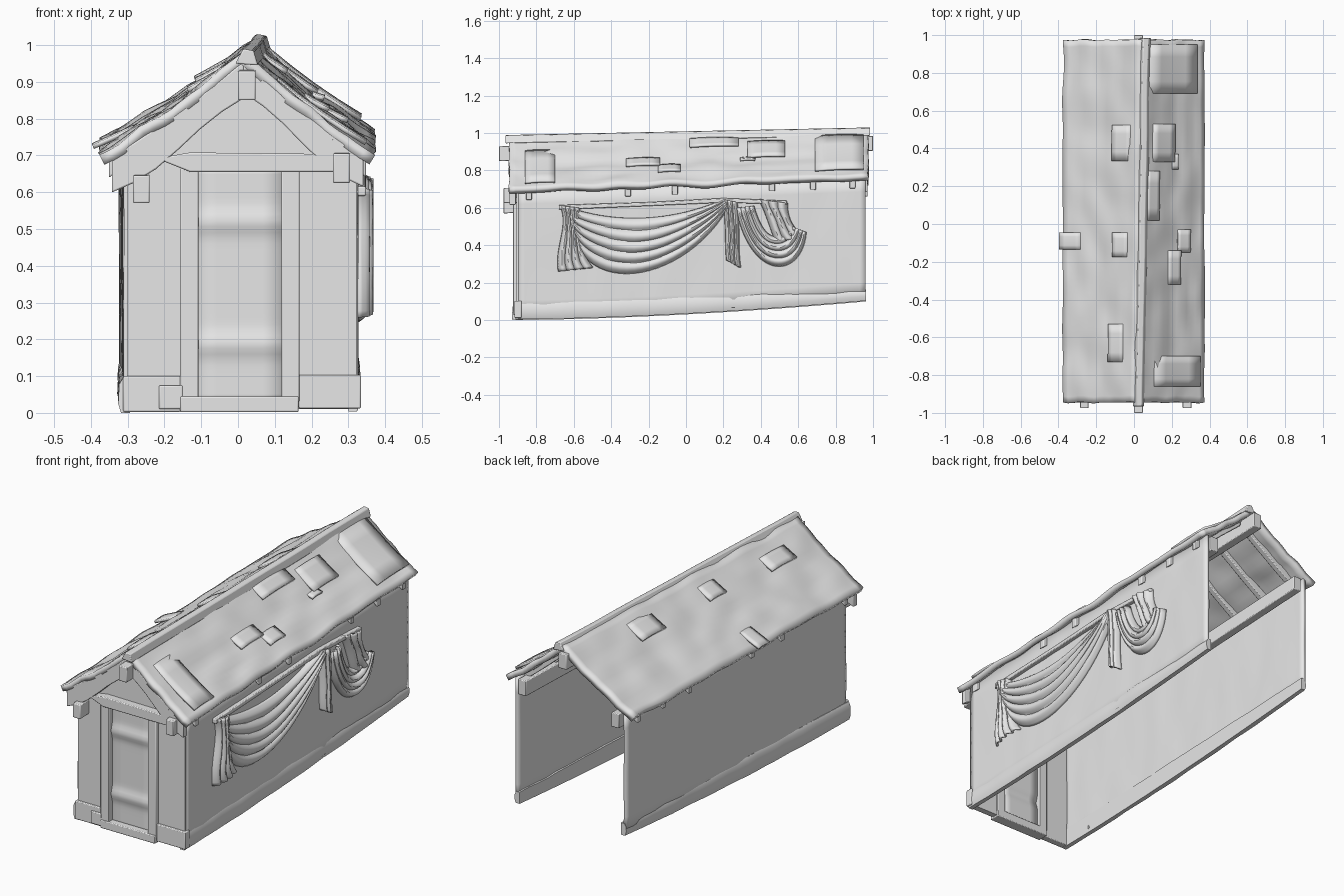
import bpy, bmesh, math
from mathutils import Vector, noise

if "Cube" in bpy.data.objects:
    bpy.data.objects.remove(bpy.data.objects["Cube"])

grey = bpy.data.materials.new("plain grey")
grey.use_nodes = True
grey.diffuse_color = (0.8, 0.8, 0.8, 1)
grey.node_tree.nodes["Principled BSDF"].inputs["Base Color"].default_value = (0.8, 0.8, 0.8, 1)


def finish(name, bm, thick=0, bevel=0):
    bmesh.ops.recalc_face_normals(bm, faces=bm.faces)
    me = bpy.data.meshes.new(name)
    bm.to_mesh(me)
    bm.free()
    ob = bpy.data.objects.new(name, me)
    bpy.context.collection.objects.link(ob)
    me.materials.append(grey)
    if thick:
        m = ob.modifiers.new("thickness", 'SOLIDIFY')
        m.thickness, m.offset = thick, 0
    if bevel:
        m = ob.modifiers.new("worn edges", 'BEVEL')
        m.width, m.segments = bevel, 2
    bpy.ops.object.select_all(action='DESELECT')
    ob.select_set(True)
    bpy.context.view_layer.objects.active = ob
    bpy.ops.object.shade_smooth_by_angle(angle=math.radians(35))
    return ob


def sheet(name, fn, nu, nv, thick):
    """Grid surface from fn(u, v), given a thickness."""
    bm = bmesh.new()
    g = [[bm.verts.new(fn(i / nu, j / nv)) for j in range(nv + 1)] for i in range(nu + 1)]
    for i in range(nu):
        for j in range(nv):
            bm.faces.new((g[i][j], g[i + 1][j], g[i + 1][j + 1], g[i][j + 1]))
    return finish(name, bm, thick)


def loft(name, sections, bevel=0.004):
    """Capped solid through matching cross-sections."""
    bm = bmesh.new()
    rings = [[bm.verts.new(p) for p in s] for s in sections]
    n = len(rings[0])
    for a, b in zip(rings, rings[1:]):
        for k in range(n):
            bm.faces.new((a[k], a[(k + 1) % n], b[(k + 1) % n], b[k]))
    bm.faces.new(rings[0])
    bm.faces.new(rings[-1])
    return finish(name, bm, 0, bevel)


def rect_xz(x0, x1, y, z0, z1):
    return [(x0, y, z0), (x1, y, z0), (x1, y, z1), (x0, y, z1)]


def box(name, x0, x1, y0, y1, z0, z1):
    return loft(name, [rect_xz(x0, x1, y0, z0, z1), rect_xz(x0, x1, y1, z0, z1)])


def wob(a, b, c=0.0, s=6.0):
    return noise.noise(Vector((a * s, b * s, c)))


def along(y):
    return (y + 0.95) / 1.92


def ground(y):
    return 0.1 * max(along(y), 0) ** 1.7


def roof(side, t, y):
    """Point on the roof, t = 0 at the ridge and 1 at the eave."""
    f = along(y)
    rx, rz = 0.015 + 0.035 * f, 0.975 + 0.04 * f
    ex, ez = (0.365, 0.7 + 0.07 * f) if side > 0 else (-0.37, 0.7 + 0.045 * f)
    return Vector((rx + (ex - rx) * t, y, rz + (ez - rz) * t - 0.012 * math.sin(math.pi * t)))


for side, label in ((1, "left"), (-1, "right")):
    # Roof slope, warped and ragged
    def slope(u, v):
        y = -0.945 + 1.92 * u + 0.008 * wob(v, side, 3)
        p = roof(side, v + 0.015 * v * wob(u, side, 1, 9), y)
        p.z += 0.014 * wob(u * 2, v, side, 5) - 0.012
        return p
    sheet(label + "_roof_slope", slope, 56, 14, 0.03)

    # Side wall with uneven planks
    def wall(u, v):
        y = -0.895 + 1.855 * u
        low = ground(y) + 0.02
        high = roof(side, 0.84, y).z - 0.035
        out = (0.318 if side > 0 else 0.303 + 0.012 * u) + 0.004 * wob(u, v * 0.15, side, 14)
        return (side * out, y, low + (high - low) * v)
    sheet(label + "_wall", wall, 60, 8, 0.016)

    # Bulging base board
    rings = []
    for i in range(25):
        y = -0.912 + 1.875 * i / 24
        lo, hi = ground(y) + 0.004 * (side + 1) / 2, 0.092 + 0.07 * along(y) + 0.006 * wob(y, side)
        out = 0.332 + 0.006 * wob(y, side, 5)
        prof = ((0.3, lo), (out - 0.008, lo), (out, lo + 0.025), (out - 0.003, hi - 0.015), (out - 0.012, hi), (0.3, hi))
        rings.append([(side * (a - (0.006 if side < 0 else 0)), y, z) for a, z in prof])
    loft(label + "_base_board", rings, 0)

    # Rafters with tails showing under the eaves
    for k, y in enumerate((-0.84, -0.31, -0.06, 0.46, 0.68, 0.89)):
        def rafter_end(t, drop):
            p = roof(side, t, y)
            return [p + Vector((0, a, b)) for a, b in
                    ((-0.016, -drop), (0.016, -drop), (0.016, -0.02), (-0.016, -0.02))]
        loft(f"{label}_rafter_{k}", [rafter_end(0.03, 0.06), rafter_end(0.5, 0.06), rafter_end(0.95, 0.075)])

    # Board along the front gable edge
    depth = 0.105 if side > 0 else 0.12
    secs = []
    for i in range(7):
        t = i / 6 * 0.93
        top, y = roof(side, t, -0.945), -0.945
        d = depth - 0.012 * math.sin(t * 7)
        secs.append([top + Vector((0, a, b)) for a, b in ((0, -d), (0.035, -d), (0.035, -0.02), (0, -0.02))])
    loft(label + "_gable_board", secs)

# Lifted shingles: side, centre along slope, centre y, slope size, length
for k, (side, t, y, dt, dy) in enumerate((
        (-1, 0.26, 0.43, 0.24, 0.19), (-1, 0.26, -0.11, 0.2, 0.13), (-1, 0.92, -0.09, 0.28, 0.09),
        (-1, 0.3, -0.63, 0.2, 0.2), (1, 0.36, 0.43, 0.36, 0.2), (1, 0.55, -0.23, 0.2, 0.18),
        (1, 0.55, 0.33, 0.1, 0.08), (1, 0.7, -0.09, 0.2, 0.12), (1, 0.2, 0.15, 0.2, 0.26),
        (1, 0.5, 0.82, 0.8, 0.26), (1, 0.6, -0.78, 0.7, 0.16))):
    def shingle(u, v):
        p = roof(side, t + dt * (v - 0.5), y + dy * (u - 0.5))
        p.z += 0.002 + 0.016 * v + 0.004 * math.sin(u * math.pi)
        return p
    sheet(f"shingle_{k}", shingle, 4, 4, 0.012)

# Ridge cap and the three long purlins
caps = []
for i in range(13):
    y = -0.965 + 1.95 * i / 12
    p = roof(1, 0, y)
    x = p.x + 0.008 * wob(y, 2, 0, 2)
    caps.append([(x - 0.022, y, p.z - 0.025), (x + 0.04, y, p.z - 0.03),
                 (x + 0.028, y, p.z + 0.01), (x, y, p.z + 0.015)])
loft("ridge_cap", caps)
for name, x0, x1, z0, z1, y0, y1, rise in (
        ("ridge_purlin", 0, 0.048, 0.85, 0.93, -1, 1, 0.055),
        ("left_purlin", 0.258, 0.305, 0.625, 0.705, -0.975, 0.97, 0.06),
        ("right_purlin", -0.285, -0.24, 0.57, 0.645, -0.975, 0.97, 0.09)):
    loft(name, [rect_xz(x0, x1, y0, z0, z1), rect_xz(x0, x1, y1, z0 + rise, z1 + rise)])

# Front gable wall with a doorway
outline = ((-0.302, 0.01), (-0.13, 0.01), (-0.13, 0.67), (0.14, 0.67), (0.14, 0.01),
           (0.322, 0.01), (0.322, 0.68), (0.02, 0.93), (-0.302, 0.68))
loft("front_wall", [[(x, y, z) for x, z in outline] for y in (-0.905, -0.88)], 0)


# Door panel with two soft swells
def door(u, v):
    swell = sum(math.exp(-((v - c) / 0.045) ** 2) for c in (0.24, 0.77))
    return (-0.12 + 0.25 * u, -0.89 - 0.012 * swell, 0.035 + 0.63 * v)


sheet("door_panel", door, 4, 40, 0.01)

# Door surround and corner blocks
box("right_door_post", -0.158, -0.108, -0.925, -0.87, 0.03, 0.665)
box("left_door_post", 0.118, 0.167, -0.925, -0.87, 0.03, 0.665)
box("door_sill", -0.157, 0.165, -0.93, -0.87, 0.002, 0.045)
box("right_corner_block", -0.312, -0.155, -0.918, -0.88, 0.003, 0.1)
box("left_corner_block", 0.165, 0.334, -0.918, -0.88, 0.012, 0.103)
box("right_block_step", -0.215, -0.15, -0.927, -0.9, 0.01, 0.075)
loft("door_lintel", [[(x, y, z) for y, z in ((-0.945, a), (-0.88, a), (-0.88, b), (-0.945, b))]
                     for x, a, b in ((-0.205, 0.685, 0.695), (-0.13, 0.655, 0.708), (0.31, 0.655, 0.703))])


def bez(p, t):
    s = 1 - t
    w = (s ** 3, 3 * s * s * t, 3 * s * t * t, t ** 3)
    return [sum(a * q[k] for a, q in zip(w, p)) for k in (0, 1)]


# Draped cloth: folds run between two border curves (y, z)
drapes = (
    ("main_swag", 5, ((-0.63, 0.6), (-0.4, 0.52), (-0.1, 0.51), (0.21, 0.645)),
     ((-0.6, 0.45), (-0.5, 0.12), (0, 0.22), (0.22, 0.6))),
    ("front_tail", 4, ((-0.67, 0.61), (-0.62, 0.5), (-0.7, 0.4), (-0.68, 0.26)),
     ((-0.57, 0.6), (-0.58, 0.45), (-0.56, 0.35), (-0.5, 0.28))),
    ("middle_tail", 3, ((0.2, 0.645), (0.22, 0.5), (0.21, 0.4), (0.22, 0.32)),
     ((0.27, 0.63), (0.29, 0.5), (0.27, 0.4), (0.29, 0.28))),
    ("back_swag", 4, ((0.27, 0.6), (0.35, 0.2), (0.62, 0.22), (0.64, 0.47)),
     ((0.36, 0.61), (0.42, 0.4), (0.5, 0.42), (0.57, 0.5))),
    ("back_tail", 3, ((0.39, 0.645), (0.42, 0.6), (0.45, 0.5), (0.48, 0.42)),
     ((0.54, 0.625), (0.54, 0.55), (0.56, 0.5), (0.63, 0.44))))
for name, folds, first, second in drapes:
    def cloth(u, v):
        (y0, z0), (y1, z1) = bez(first, u), bez(second, u)
        w = v + 0.03 * math.sin(u * 9) * math.sin(math.pi * v)
        x = 0.326 + 0.018 * math.sin(math.pi * v) + 0.02 * abs(math.sin(folds * math.pi * w))
        return (x, y0 + (y1 - y0) * v, z0 + (z1 - z0) * v)
    sheet(name, cloth, 24, folds * 8, 0.01)
loft("drape_band", [rect_xz(0.318, 0.348, y, z, z + h) for y, z, h in
                    ((-0.68, 0.59, 0.025), (-0.2, 0.61, 0.02), (0.2, 0.628, 0.024), (0.54, 0.618, 0.02))])
